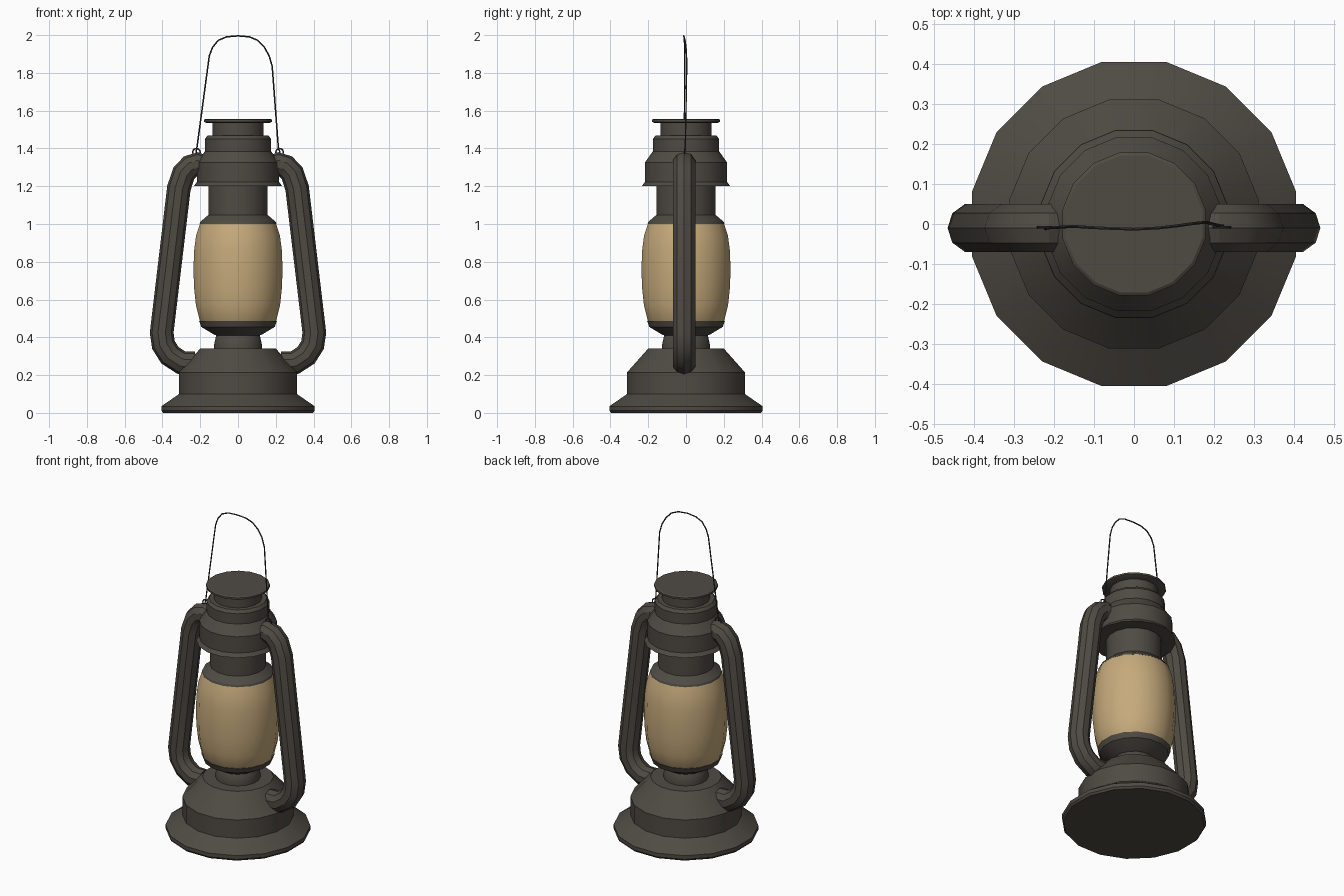
import bpy, bmesh, math
from mathutils import Vector

if "Cube" in bpy.data.objects:
    bpy.data.objects.remove(bpy.data.objects["Cube"])


def material(name, rgb):
    m = bpy.data.materials.new(name)
    m.diffuse_color = (*rgb, 1)
    m.use_nodes = True
    m.node_tree.nodes["Principled BSDF"].inputs["Base Color"].default_value = m.diffuse_color
    return m


METAL = material("dark_metal", (0.078, 0.069, 0.057))
GLASS = material("amber_glass", (0.56, 0.40, 0.20))
WIRE = material("black_wire", (0.04, 0.036, 0.032))


def skin(name, rings, mat, closed=False):
    """Join rings of points into a smooth skin, capped unless closed."""
    bm = bmesh.new()
    loops = [[bm.verts.new(p) for p in ring] for ring in rings]
    pairs = list(zip(loops, loops[1:]))
    if closed:
        pairs.append((loops[-1], loops[0]))
    for a, b in pairs:
        n = len(a)
        for i in range(n):
            j = (i + 1) % n
            bm.faces.new((a[i], a[j], b[j], b[i]))
    if not closed:
        bm.faces.new(loops[0])
        bm.faces.new(loops[-1])
    bmesh.ops.recalc_face_normals(bm, faces=bm.faces)
    me = bpy.data.meshes.new(name)
    bm.to_mesh(me)
    bm.free()
    me.materials.append(mat)
    ob = bpy.data.objects.new(name, me)
    bpy.context.collection.objects.link(ob)
    bpy.ops.object.select_all(action='DESELECT')
    ob.select_set(True)
    bpy.context.view_layer.objects.active = ob
    bpy.ops.object.shade_smooth_by_angle(angle=math.radians(30))
    return ob


def lathe(name, profile, mat=METAL, sides=16):
    angles = [2 * math.pi * (i + 0.5) / sides for i in range(sides)]
    return skin(name, [[(r * math.cos(a), r * math.sin(a), z) for a in angles]
                       for r, z in profile], mat)


def tube(name, path, radius, sides, mat, closed=False):
    pts = [Vector(p) for p in path]
    n = len(pts)
    rings = []
    for i, p in enumerate(pts):
        if closed:
            t = pts[(i + 1) % n] - pts[i - 1]
        else:
            a = (p - pts[i - 1]).normalized() if i else Vector()
            b = (pts[i + 1] - p).normalized() if i < n - 1 else Vector()
            t = a + b
        t.normalize()
        u = t.cross(Vector((0, 1, 0))).normalized()
        v = t.cross(u)
        rings.append([p + radius * (math.cos(k) * u + math.sin(k) * v)
                      for k in (2 * math.pi * s / sides for s in range(sides))])
    return skin(name, rings, mat, closed)


# Fuel tank base, burner and glass holder
lathe("fuel_tank_base", [(0.405, 0), (0.414, 0.012), (0.414, 0.035), (0.318, 0.10),
                         (0.318, 0.215), (0.203, 0.342)])
lathe("burner", [(0.129, 0.33), (0.129, 0.362), (0.118, 0.41), (0.10, 0.43)])
lathe("glass_holder", [(0.105, 0.405), (0.13, 0.415), (0.198, 0.455), (0.21, 0.487),
                       (0.198, 0.487)])

# Glass globe
lathe("glass_globe", [(0.19, 0.465), (0.207, 0.49), (0.227, 0.57), (0.238, 0.67),
                      (0.240, 0.77), (0.237, 0.86), (0.226, 0.94), (0.206, 1.0)], GLASS)

# Chimney, hood and cap
lathe("chimney", [(0.207, 1.0), (0.203, 1.012), (0.160, 1.048), (0.160, 1.21)])
lathe("hood", [(0.239, 1.20), (0.222, 1.222), (0.222, 1.325), (0.179, 1.385),
               (0.179, 1.45), (0.165, 1.468), (0.137, 1.468)])
lathe("cap_neck", [(0.138, 1.46), (0.138, 1.54)])
lathe("cap", [(0.172, 1.535), (0.183, 1.541), (0.183, 1.552), (0.175, 1.557)])

# Side tubes and the wire eyelets on them
arm = [(0.16, 1.295), (0.215, 1.317), (0.252, 1.305), (0.287, 1.268), (0.313, 1.19),
       (0.404, 0.425), (0.395, 0.36), (0.36, 0.305), (0.30, 0.266), (0.23, 0.262)]
for side, s in (("left", -1), ("right", 1)):
    tube(side + "_side_tube", [(s * x, -0.01, z) for x, z in arm], 0.063, 10, METAL)
    eye = [2 * math.pi * i / 12 for i in range(12)]
    tube(side + "_eyelet", [(s * 0.22 + 0.02 * math.cos(a), -0.008, 1.38 + 0.02 * math.sin(a))
                            for a in eye], 0.004, 6, WIRE, True)

# Wire carrying handle, slightly bent
bail = [(-0.212, -0.012, 1.36), (-0.222, -0.011, 1.38), (-0.218, -0.010, 1.40),
        (-0.152, -0.006, 1.89), (-0.135, -0.007, 1.935), (-0.105, -0.009, 1.972),
        (-0.06, -0.011, 1.991), (0, -0.013, 1.996), (0.06, -0.010, 1.991),
        (0.105, -0.005, 1.972), (0.14, 0.0, 1.935), (0.165, 0.003, 1.89),
        (0.181, 0.004, 1.835), (0.214, -0.004, 1.40), (0.222, -0.005, 1.38),
        (0.212, -0.006, 1.36)]
tube("carrying_handle", bail, 0.004, 6, WIRE)
